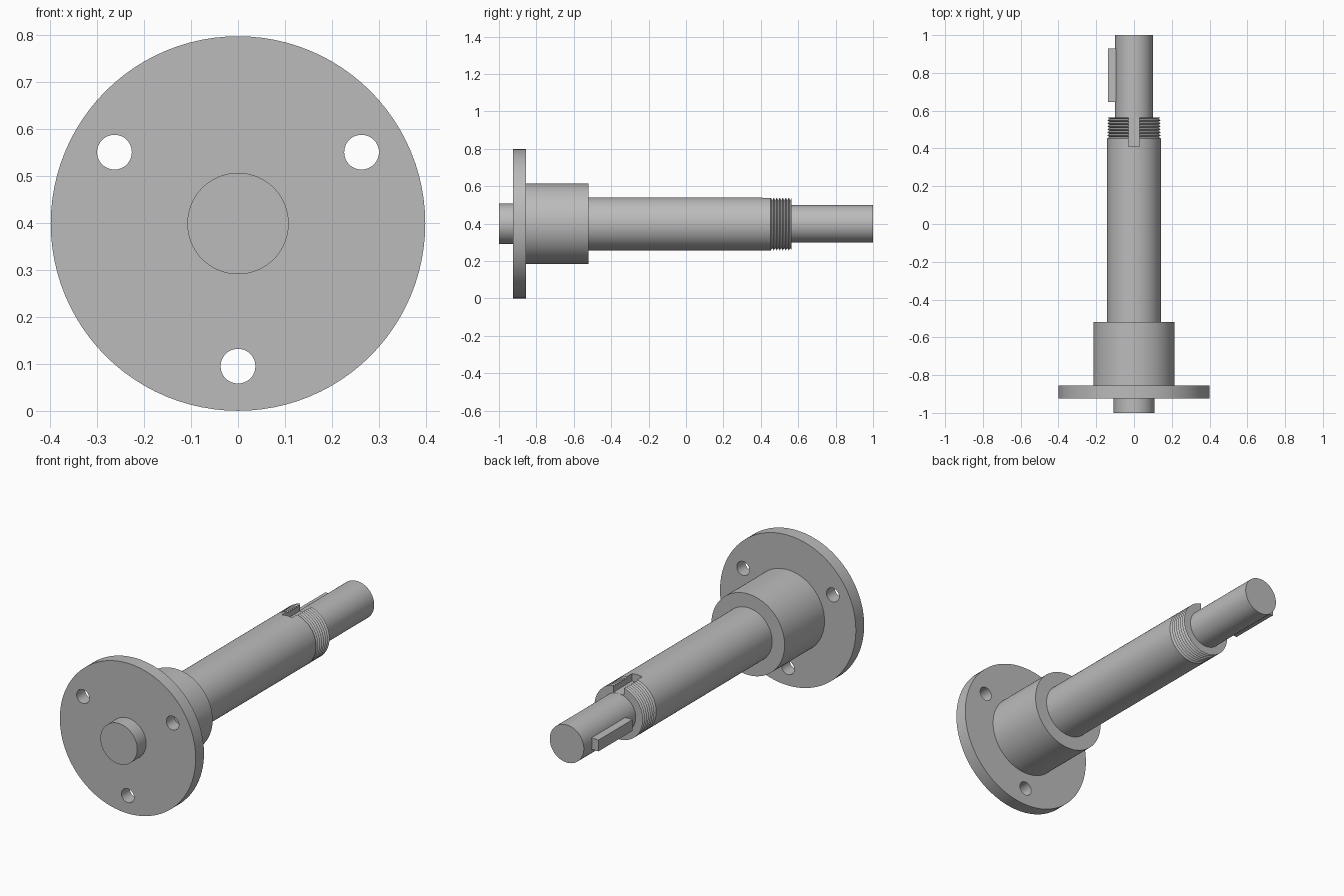
import bpy
import bmesh
from math import cos, sin, pi, radians
from mathutils import Matrix, Vector

if "Cube" in bpy.data.objects:
    bpy.data.objects.remove(bpy.data.objects["Cube"])

AXIS_Z = 0.399
SEGMENTS = 96

steel = bpy.data.materials.new("grey steel")
steel.use_nodes = True
STEEL_COLOUR = (0.5, 0.5, 0.5, 1)
steel.diffuse_color = STEEL_COLOUR
steel.node_tree.nodes["Principled BSDF"].inputs["Base Color"].default_value = STEEL_COLOUR


def add_object(name, bm):
    bmesh.ops.recalc_face_normals(bm, faces=bm.faces)
    mesh = bpy.data.meshes.new(name)
    bm.to_mesh(mesh)
    bm.free()
    mesh.materials.append(steel)
    obj = bpy.data.objects.new(name, mesh)
    bpy.context.collection.objects.link(obj)
    return obj


def turned(name, profile, x=0, z=AXIS_Z, segments=SEGMENTS):
    """Closed solid turned about the y direction from (y, radius) points."""
    bm = bmesh.new()
    rings = []
    for y, r in profile:
        rings.append([bm.verts.new((x + r * cos(2 * pi * i / segments), y,
                                    z + r * sin(2 * pi * i / segments)))
                      for i in range(segments)])
    for a, b in zip(rings, rings[1:]):
        for i in range(segments):
            j = (i + 1) % segments
            bm.faces.new((a[i], a[j], b[j], b[i]))
    bm.faces.new(rings[0])
    bm.faces.new(rings[-1])
    return add_object(name, bm)


def box(name, low, high):
    low, high = Vector(low), Vector(high)
    bm = bmesh.new()
    bmesh.ops.create_cube(bm, size=1, matrix=Matrix.Translation((low + high) / 2)
                          @ Matrix.Diagonal((*(high - low), 1)))
    return add_object(name, bm)


def cut(obj, cutter):
    mod = obj.modifiers.new("cut", 'BOOLEAN')
    mod.operation = 'DIFFERENCE'
    mod.solver = 'EXACT'
    mod.object = cutter
    bpy.context.view_layer.objects.active = obj
    bpy.ops.object.modifier_apply(modifier=mod.name)
    bpy.data.objects.remove(cutter)


# Short spigot in front of the flange
spigot = turned("front_spigot", [(-1, 0.108), (-0.92, 0.108)])

# Flange with three bolt holes
flange = turned("flange", [(-0.925, 0.399), (-0.855, 0.399)])
for angle in (30, 150, 270):
    a = radians(angle)
    cut(flange, turned("hole_cutter", [(-1, 0.037), (-0.8, 0.037)],
                       0.304 * cos(a), AXIS_Z + 0.304 * sin(a), 48))

# Hub behind the flange
hub = turned("hub", [(-0.86, 0.215), (-0.52, 0.215)])

# Main shaft ending in a threaded collar
THREAD_START, THREAD_END, TURNS = 0.453, 0.565, 7
pitch = (THREAD_END - THREAD_START) / TURNS
profile = [(-0.53, 0.142), (THREAD_START, 0.142)]
for turn in range(TURNS):
    y = THREAD_START + turn * pitch
    profile += [(y + pitch / 2, 0.13), (y + pitch, 0.142)]
shaft = turned("threaded_shaft", profile)

# Locking slot in the top of the thread
cut(shaft, box("slot_cutter", (-0.03, 0.41, AXIS_Z + 0.1), (0.03, 0.7, AXIS_Z + 0.2)))

# Slim drive end and its key
drive_end = turned("drive_end", [(0.55, 0.1), (1, 0.1)])
key = box("drive_key", (-0.138, 0.645, AXIS_Z - 0.03), (-0.08, 0.93, AXIS_Z + 0.03))

# Smooth the round walls and keep the rims sharp
bpy.ops.object.select_all(action='DESELECT')
for obj in (spigot, flange, hub, shaft, drive_end):
    obj.select_set(True)
    bpy.context.view_layer.objects.active = obj
bpy.ops.object.shade_smooth_by_angle(angle=radians(30))
